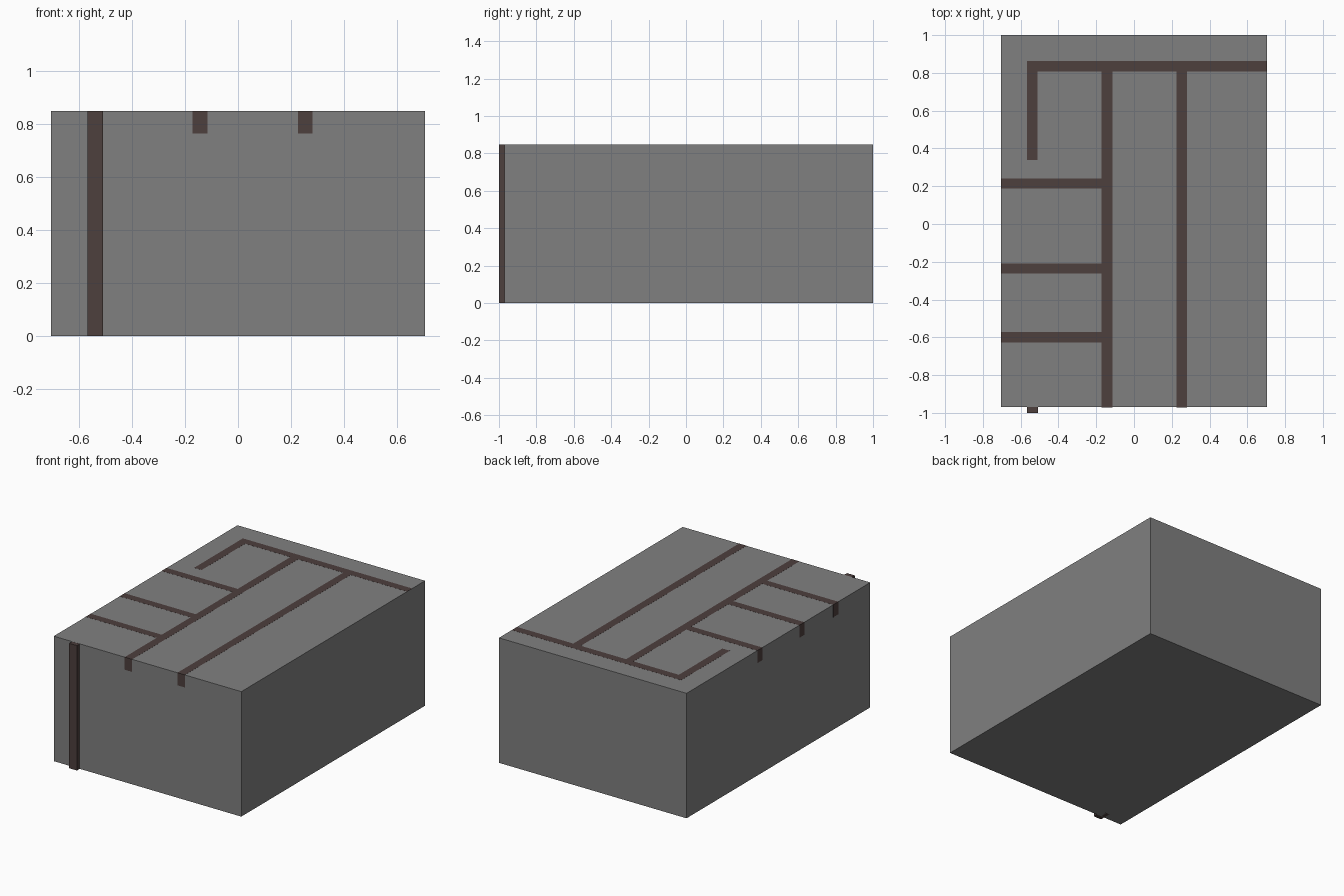
import bpy

if "Cube" in bpy.data.objects:
    bpy.data.objects.remove(bpy.data.objects["Cube"])

W, Y0, Y1, H = 0.704, -0.97, 1.0, 0.848   # slab half width, front, back, height
D, E = 0.085, 0.0005                      # strip depth, tiny lift so flush strips read clearly


def material(name, rgb):
    mat = bpy.data.materials.new(name)
    mat.diffuse_color = (*rgb, 1)
    mat.use_nodes = True
    mat.node_tree.nodes["Principled BSDF"].inputs["Base Color"].default_value = mat.diffuse_color
    return mat


grey = material("mid_grey", (0.216, 0.216, 0.216))
brown = material("dark_brown", (0.075, 0.05, 0.047))


def box(name, x, y, z, mat):
    """Axis-aligned box from (min, max) pairs."""
    ranges = (x, y, z)
    bpy.ops.mesh.primitive_cube_add(size=1, location=[(a + b) / 2 for a, b in ranges])
    ob = bpy.context.object
    ob.name = name
    ob.scale = [b - a for a, b in ranges]
    bpy.ops.object.transform_apply(location=False, rotation=False, scale=True)
    ob.data.materials.append(mat)
    return ob


# main block
box("block", (-W, W), (Y0, Y1), (0, H), grey)

TOP = (H - D, H + E)

# cross strip along the back of the top
box("back_strip", (-0.567, W - E), (0.807, 0.862), TOP, brown)

# lengthwise strips running from the back strip to the front
for name, x in (("middle", -0.143), ("right", 0.253)):
    box(name + "_long_strip", (x - 0.028, x + 0.028), (Y0 - E, 0.807), TOP, brown)

# left strip: shows at the back, sinks just under the surface further forward
box("left_strip_back", (-0.567, -0.511), (0.34, 0.807), TOP, brown)
box("left_strip_front", (-0.567, -0.511), (Y0, 0.34), (H - D, H - E), brown)

# short strips between the left side and the middle long strip
for i, y in enumerate((0.214, -0.236, -0.6)):
    box(f"short_strip_{i + 1}", (-W - E, -0.171), (y - 0.027, y + 0.027), TOP, brown)

# upright strip standing proud of the front face
box("front_upright_strip", (-0.567, -0.509), (-1.0, -0.917), (0, H - E), brown)
